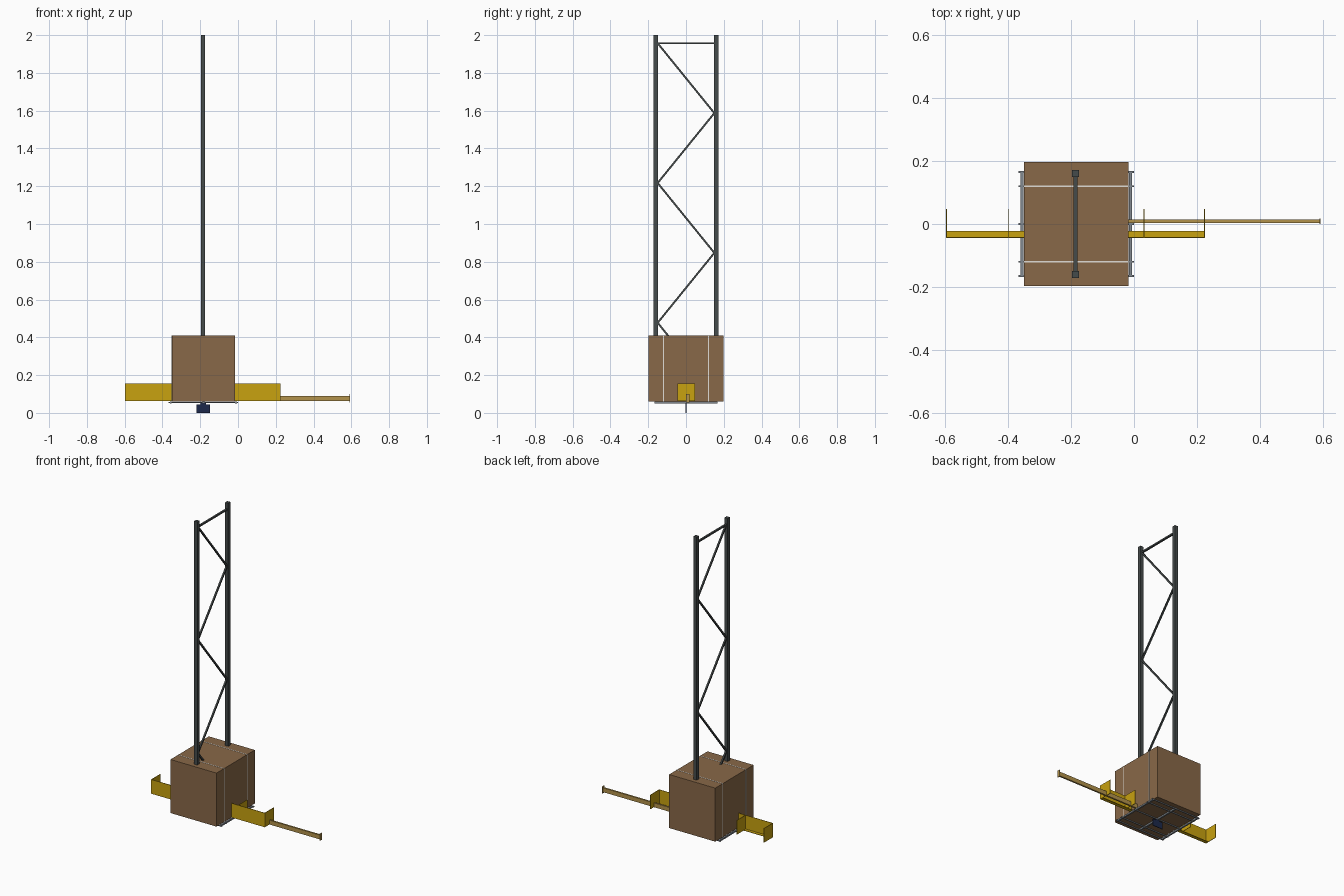
import bpy
import bmesh
from mathutils import Vector

if "Cube" in bpy.data.objects:
    bpy.data.objects.remove(bpy.data.objects["Cube"], do_unlink=True)


def material(name, r, g, b):
    m = bpy.data.materials.new(name)
    m.use_nodes = True
    m.diffuse_color = (r, g, b, 1)
    m.node_tree.nodes["Principled BSDF"].inputs["Base Color"].default_value = (r, g, b, 1)
    return m


BROWN = material("crate brown", 0.25, 0.14, 0.065)
GOLD = material("bracket yellow", 0.58, 0.36, 0.005)
TAN = material("rail ochre", 0.45, 0.29, 0.07)
STEEL = material("mast dark grey", 0.06, 0.07, 0.07)
GREY = material("frame grey", 0.22, 0.25, 0.28)
WHITE = material("strap white", 0.75, 0.73, 0.68)
NAVY = material("foot navy", 0.012, 0.022, 0.07)


def box(name, mat, x, y, z):
    """Block from three (low, high) ranges."""
    bm = bmesh.new()
    bmesh.ops.create_cube(bm, size=1)
    for v in bm.verts:
        v.co = [lo + (hi - lo) * (c + 0.5) for c, (lo, hi) in zip(v.co, (x, y, z))]
    mesh = bpy.data.meshes.new(name)
    bm.to_mesh(mesh)
    bm.free()
    mesh.materials.append(mat)
    obj = bpy.data.objects.new(name, mesh)
    bpy.context.collection.objects.link(obj)
    return obj


def around(c, half):
    return (c - half, c + half)


def strut(name, mat, start, end, width):
    """Square bar between two points."""
    a, b = Vector(start), Vector(end)
    h, w = (b - a).length / 2, width / 2
    obj = box(name, mat, (-w, w), (-w, w), (-h, h))
    obj.location = (a + b) / 2
    obj.rotation_euler = (b - a).to_track_quat("Z", "X").to_euler()


# Crate
X0, X1, Y, Z0, Z1 = -0.35, -0.017, 0.198, 0.06, 0.41
MID = (X0 + X1) / 2
box("crate", BROWN, (X0, X1), (-Y, Y), (Z0, Z1))

# Straps wrapped round the crate
for y in (-0.12, 0.12):
    band = around(y, 0.0025)
    box("strap_top", WHITE, (X0, X1), band, (Z1, Z1 + 0.001))
    for x in (X0, X1):
        box("strap_side", WHITE, around(x, 0.0015), band, (Z0, Z1))

# Mast posts and zigzag lacing
MX, PY = -0.186, 0.16
for y in (-PY, PY):
    box("mast_post", STEEL, around(MX, 0.011), around(y, 0.011), (Z0, 2.0))
box("mast_top_bar", STEEL, around(MX, 0.006), (-PY, PY), around(1.957, 0.005))
side, top, drop = -0.15, 1.957, 0.37
for i in range(5):
    strut("mast_brace", STEEL, (MX, side, top), (MX, -side, top - drop), 0.01)
    side, top = -side, top - drop

# Yellow bracket: web, lower lip and upright end plates
box("bracket_web", GOLD, (-0.597, 0.225), (-0.045, -0.042), (0.062, 0.155))
for x in ((-0.597, X0), (X1, 0.225)):
    box("bracket_lip", GOLD, x, (-0.045, -0.022), (0.062, 0.065))
for x in (-0.596, -0.4, 0.032, 0.224):
    box("bracket_plate", GOLD, around(x, 0.0015), (-0.045, 0.048), (0.062, 0.155))

# Long side rail with end stop
box("side_rail", TAN, (X1 - 0.1, 0.592), (0.003, 0.014), (0.062, 0.09))
box("rail_stop", TAN, (0.59, 0.594), (0, 0.018), (0.055, 0.1))

# Frame under the crate
for x in (X0 - 0.006, MID, X1 + 0.006):
    box("frame_long_bar", GREY, around(x, 0.005), (-0.168, 0.168), (0.05, 0.06))
for y in (-0.165, -0.12, 0, 0.12, 0.165):
    box("frame_cross_bar", GREY, (X0 - 0.018, X1 + 0.017), around(y, 0.003), (0.052, 0.058))

# Foot plate
box("foot_plate", NAVY, (-0.221, -0.147), (-0.002, 0.002), (0, 0.045))
box("foot_stem", NAVY, around(MID, 0.015), (-0.002, 0.002), (0.04, 0.055))
